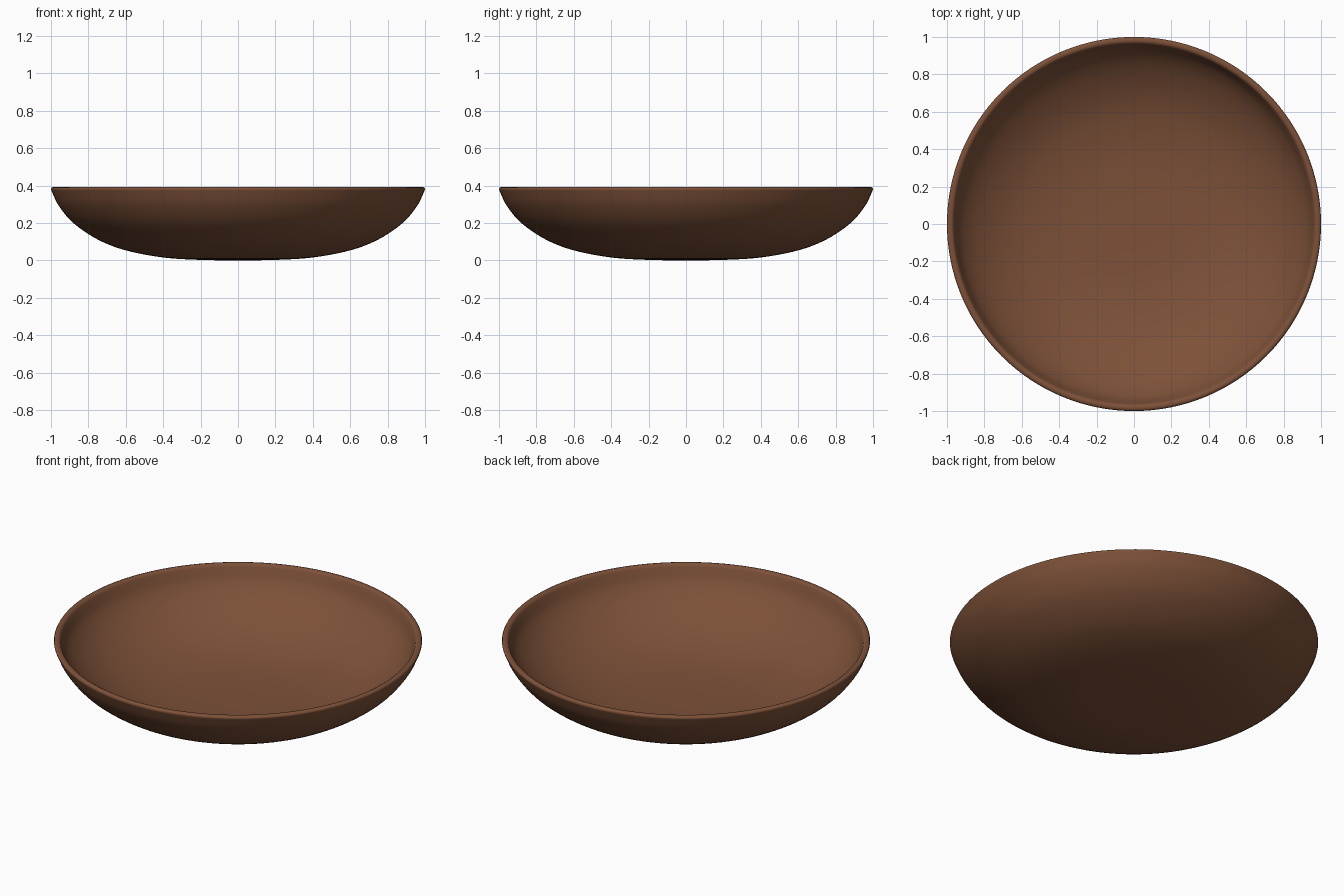
import bpy, bmesh, math
from mathutils import Vector

if "Cube" in bpy.data.objects:
    bpy.data.objects.remove(bpy.data.objects["Cube"])

SEGMENTS = 128


def smooth_path(points, steps=5):
    """Catmull-Rom curve through the profile points."""
    p = [Vector(q) for q in points]
    p = [2 * p[0] - p[1]] + p + [2 * p[-1] - p[-2]]
    out = []
    for i in range(1, len(p) - 2):
        a, b, c, d = p[i - 1:i + 3]
        for s in range(steps):
            t = s / steps
            out.append(0.5 * (2 * b + (c - a) * t + (2 * a - 5 * b + 4 * c - d) * t * t
                              + (3 * b - a - 3 * c + d) * t ** 3))
    return out + [p[-2]]


# Profiles as (radius, height)
outer = smooth_path([(0, 0), (0.2, 0.003), (0.4, 0.016), (0.6, 0.054), (0.75, 0.112),
                     (0.88, 0.2), (0.96, 0.295), (0.998, 0.375)])
rim = [Vector(q) for q in [(1.0, 0.382), (0.996, 0.39), (0.985, 0.394), (0.974, 0.392), (0.966, 0.387)]]
inner = smooth_path([(0.962, 0.378), (0.925, 0.3), (0.85, 0.222), (0.73, 0.145),
                     (0.59, 0.089), (0.4, 0.051), (0.2, 0.038), (0, 0.035)])
profile = outer + rim + inner

# Bowl: spin the closed profile around z
bm = bmesh.new()
rings = []
for q in profile:
    if q.x < 1e-5:
        rings.append([bm.verts.new((0, 0, q.y))])
    else:
        rings.append([bm.verts.new((q.x * math.cos(2 * math.pi * k / SEGMENTS),
                                    q.x * math.sin(2 * math.pi * k / SEGMENTS), q.y))
                      for k in range(SEGMENTS)])
for a, b in zip(rings, rings[1:]):
    for k in range(SEGMENTS):
        n = (k + 1) % SEGMENTS
        if len(a) == 1:
            bm.faces.new((a[0], b[n], b[k]))
        elif len(b) == 1:
            bm.faces.new((a[k], a[n], b[0]))
        else:
            bm.faces.new((a[k], a[n], b[n], b[k]))
bmesh.ops.recalc_face_normals(bm, faces=bm.faces)
for f in bm.faces:
    f.smooth = True
mesh = bpy.data.meshes.new("bowl")
bm.to_mesh(mesh)
bm.free()

brown = bpy.data.materials.new("brown clay")
brown.diffuse_color = (0.205, 0.082, 0.040, 1)
brown.use_nodes = True
brown.node_tree.nodes["Principled BSDF"].inputs["Base Color"].default_value = brown.diffuse_color
mesh.materials.append(brown)
bowl = bpy.data.objects.new("bowl", mesh)
bpy.context.collection.objects.link(bowl)
